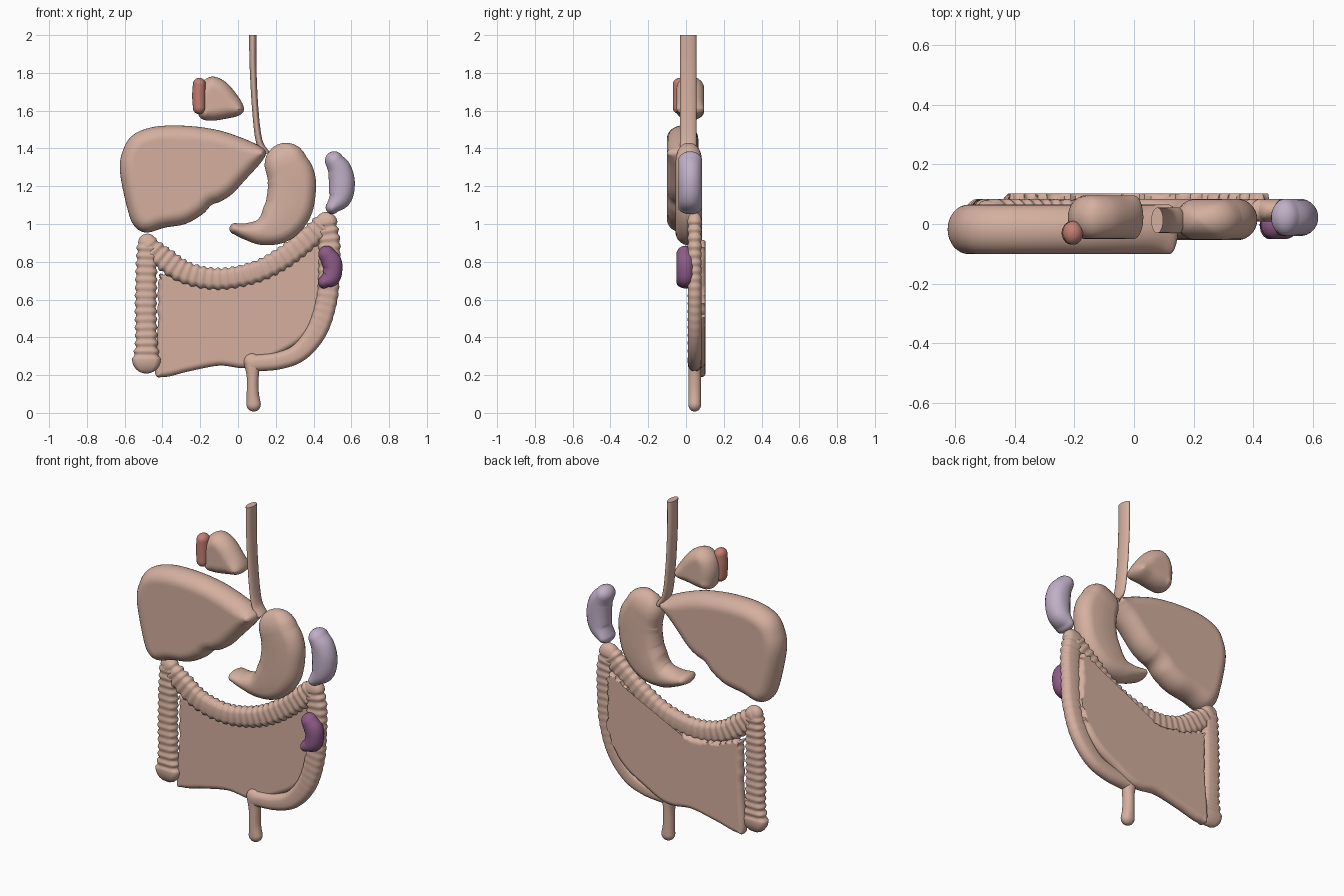
import bpy, bmesh, math
from mathutils import Vector
from mathutils.geometry import intersect_point_line

if "Cube" in bpy.data.objects:
    bpy.data.objects.remove(bpy.data.objects["Cube"], do_unlink=True)


def material(name, color):
    mat = bpy.data.materials.new(name)
    mat.use_nodes = True
    mat.diffuse_color = (*color, 1)
    bsdf = mat.node_tree.nodes["Principled BSDF"]
    bsdf.inputs["Base Color"].default_value = (*color, 1)
    bsdf.inputs["Roughness"].default_value = 0.6
    return mat


FLESH = material("flesh pink", (.66, .43, .345))
RED = material("muted red", (.55, .21, .165))
LAVENDER = material("pale lavender", (.53, .43, .57))
PURPLE = material("plum purple", (.27, .105, .24))


def spline(points, samples, closed=False):
    """Catmull-Rom curve through the points."""
    pts = [Vector(p) for p in points]
    if closed:
        pts = [pts[-1]] + pts + pts[:2]
    else:
        pts = [2 * pts[0] - pts[1]] + pts + [2 * pts[-1] - pts[-2]]
    out = []
    for a, b, c, d in zip(pts, pts[1:], pts[2:], pts[3:]):
        for i in range(samples):
            t = i / samples
            out.append((2 * b + (c - a) * t + (2 * a - 5 * b + 4 * c - d) * t ** 2
                        + (3 * b - a - 3 * c + d) * t ** 3) / 2)
    if not closed:
        out.append(pts[-2])
    return out


def finish(bm, name, mat):
    bmesh.ops.recalc_face_normals(bm, faces=bm.faces)
    mesh = bpy.data.meshes.new(name)
    bm.to_mesh(mesh)
    bm.free()
    mesh.materials.append(mat)
    obj = bpy.data.objects.new(name, mesh)
    bpy.context.collection.objects.link(obj)
    bpy.ops.object.select_all(action="DESELECT")
    obj.select_set(True)
    bpy.context.view_layer.objects.active = obj
    bpy.ops.object.shade_smooth_by_angle(angle=math.radians(50))
    return obj


def skin(bm, rings):
    """Bridge consecutive closed rings and close both ends."""
    rings = [[bm.verts.new(p) for p in ring] for ring in rings]
    n = len(rings[0])
    for a, b in zip(rings, rings[1:]):
        for i in range(n):
            j = (i + 1) % n
            bm.faces.new((a[i], a[j], b[j], b[i]))
    bm.faces.new(rings[0])
    bm.faces.new(rings[-1])


def tube(name, path, y, thick, mat, ripple=0, fade=False, round_ends=True, period=.042):
    """Flattened tube along (x, z, half width) points with a pill-shaped section."""
    pts = spline(path, 20)
    stations, length = [], 0
    for i, p in enumerate(pts):
        before, after = pts[max(i - 1, 0)], pts[min(i + 1, len(pts) - 1)]
        tangent = (after.xy - before.xy).normalized()
        length += (p.xy - before.xy).length
        wave = ripple * math.cos(math.tau * length / period)
        if fade:
            wave *= max(0, 1 - 1.6 * i / len(pts))
        stations.append((p.xy, tangent, p.z + wave, thick + wave * .5))
    if round_ends:
        angles = [math.radians(a) for a in (15, 30, 45, 60, 75, 87)]

        def cap(station, sign):
            c, t, w, h = station
            return [(c + t * sign * w * math.sin(a), t, w * math.cos(a), h * math.cos(a))
                    for a in angles]
        stations = cap(stations[0], -1)[::-1] + stations + cap(stations[-1], 1)
    rings = []
    for c, t, w, h in stations:
        side = Vector((-t.y, t.x))
        r = min(w, h)
        ring = []
        for k in range(24):
            a = math.tau * (k + .5) / 24
            across = math.copysign(w - r, math.cos(a)) + r * math.cos(a)
            q = c + side * across
            ring.append((q.x, y + h * math.sin(a), q.y))
        rings.append(ring)
    bm = bmesh.new()
    skin(bm, rings)
    return finish(bm, name, mat)


def pillow(name, outline, y, thick, radius, mat, ripple=0):
    """Flat slab from an (x, z) outline, its rim rounded as far as the shape allows."""
    pts = spline(outline, 10, closed=True)
    n = len(pts)
    area = sum(p.x * q.y - p.y * q.x for p, q in zip(pts, pts[1:] + pts[:1]))

    def normals():
        out = []
        for i in range(n):
            t = (pts[(i + 1) % n] - pts[i - 1]).normalized()
            out.append(Vector((-t.y, t.x)) * math.copysign(1, area))
        return out
    if ripple:
        length, moved = 0, []
        for i, (p, inward) in enumerate(zip(pts, normals())):
            length += (p - pts[i - 1]).length
            moved.append(p + inward * ripple * math.cos(math.tau * length / .042) * (p.y > .5))
        pts = moved
    inward = normals()

    def clearance(p, q):
        best = 1
        for a, b in zip(pts, pts[1:] + pts[:1]):
            hit, f = intersect_point_line(q, a, b)
            hit = a.lerp(b, min(max(f, 0), 1))
            best = min(best, (q - hit.xy).length)
        return best
    depth = []
    for p, v in zip(pts, inward):
        d = radius
        while d > .004 and clearance(p, p + v * d) < d * .93:
            d *= .88
        depth.append(d)
    for _ in range(4):
        depth = [min(depth[i], (depth[i - 1] + depth[i] + depth[(i + 1) % n]) / 3) for i in range(n)]
    # rim profile: fraction inset, fraction of the half thickness
    half = [(.88 * (1 - math.cos(a)), math.sin(a)) for a in (math.pi / 16 * k for k in range(9))]
    half.append((1, 1))
    profile = [(f, -h) for f, h in half[:0:-1]] + half
    rings = []
    for f, h in profile:
        ring = [p + v * d * f for p, v, d in zip(pts, inward, depth)]
        rings.append([(q.x, y + thick * h, q.y) for q in ring])
    bm = bmesh.new()
    skin(bm, rings)
    bmesh.ops.triangulate(bm, faces=[f for f in bm.faces if len(f.verts) > 4])
    return finish(bm, name, mat)


# Liver
pillow("liver", [(-.625, 1.28), (-.605, 1.4), (-.55, 1.475), (-.44, 1.515), (-.28, 1.52),
                 (-.12, 1.5), (.01, 1.46), (.11, 1.415), (.147, 1.38), (.125, 1.33),
                 (.04, 1.235), (-.03, 1.16), (-.09, 1.12), (-.14, 1.1), (-.19, 1.05),
                 (-.28, 1), (-.39, .98), (-.48, .955), (-.54, .98), (-.58, 1.06)],
       -.018, .083, .08, FLESH)

# Small organ above the liver with its red side piece
pillow("upper_lobe", [(-.2, 1.74), (-.14, 1.78), (-.07, 1.755), (-.01, 1.69), (.03, 1.62),
                      (.015, 1.58), (-.05, 1.56), (-.15, 1.547), (-.205, 1.57), (-.222, 1.66)],
       .023, .073, .07, FLESH)
tube("red_side_piece", [(-.205, 1.74, .034), (-.207, 1.68, .036), (-.205, 1.615, .034)],
     -.03, .04, RED)

# Gullet and stomach
tube("gullet", [(.078, 2, .02), (.08, 1.82, .018), (.092, 1.6, .017), (.112, 1.44, .018),
                (.15, 1.37, .02)], .012, .043, FLESH, round_ends=False)
tube("stomach", [(.255, 1.315, .115), (.28, 1.25, .127), (.285, 1.18, .128), (.265, 1.08, .126),
                 (.205, 1, .11), (.13, .96, .075), (.05, .96, .047), (-.015, .975, .03)],
     .015, .07, FLESH)

# Spleen and kidney
tube("spleen", [(.51, 1.335, .05), (.538, 1.285, .064), (.55, 1.215, .069), (.54, 1.14, .062),
                (.5, 1.088, .036)], .022, .063, LAVENDER)
tube("kidney", [(.47, .84, .045), (.495, .8, .053), (.503, .76, .05), (.49, .717, .05),
                (.455, .692, .033)], -.003, .048, PURPLE)

# Large bowel in overlapping lengths
tube("rising_bowel", [(-.485, .285, .072), (-.485, .37, .058), (-.488, .55, .056),
                      (-.485, .75, .055), (-.48, .9, .052)], .046, .036, FLESH, ripple=.005)
tube("crossing_bowel", [(-.47, .89, .045), (-.39, .815, .06), (-.27, .74, .058), (-.1, .71, .056),
                        (.09, .745, .056), (.245, .825, .058), (.39, .94, .058),
                        (.455, 1.005, .053)], .046, .036, FLESH, ripple=.005)
tube("falling_bowel", [(.468, 1.005, .054), (.483, .9, .057), (.482, .75, .056), (.47, .6, .056),
                       (.42, .44, .055), (.33, .325, .05), (.22, .277, .046), (.08, .262, .044)],
     .046, .036, FLESH, ripple=.005, fade=True)
tube("end_bowel", [(.075, .27, .045), (.078, .19, .032), (.078, .11, .032), (.083, .045, .038)],
     .046, .034, FLESH)

# Small bowel sheet behind the large bowel
pillow("small_bowel", [(-.44, .22), (-.425, .45), (-.42, .7), (-.385, .735), (-.28, .695),
                       (-.1, .675), (.09, .705), (.23, .78), (.34, .87), (.415, .915),
                       (.45, .86), (.445, .6), (.4, .46), (.32, .37), (.2, .3), (.1, .25),
                       (.02, .237), (-.1, .25), (-.26, .22), (-.39, .19)],
       .071, .031, .035, FLESH, ripple=.005)
